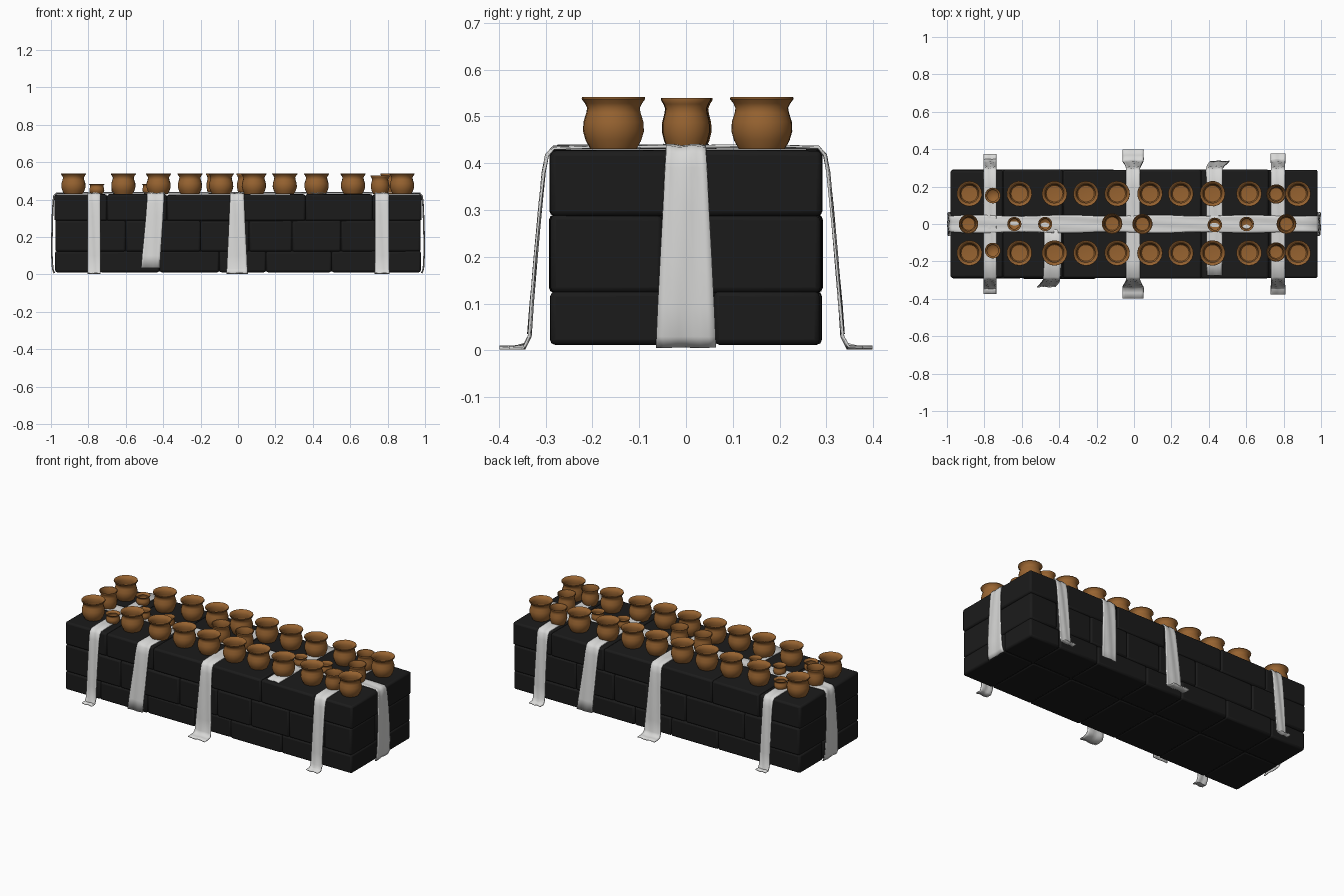
import bpy, bmesh, math, random
from mathutils import Vector

if "Cube" in bpy.data.objects:
    bpy.data.objects.remove(bpy.data.objects["Cube"])
random.seed(4)


def material(name, rgb):
    m = bpy.data.materials.new(name)
    m.diffuse_color = (*rgb, 1)
    m.use_nodes = True
    m.node_tree.nodes["Principled BSDF"].inputs["Base Color"].default_value = m.diffuse_color
    return m


STONE = material("black stone", (0.011, 0.011, 0.011))
CLAY = material("brown clay", (0.31, 0.125, 0.03))
CLOTH = material("pale cloth", (0.68, 0.68, 0.67))


def finish(bm, name, mat, angle=40):
    mesh = bpy.data.meshes.new(name)
    bm.to_mesh(mesh)
    bm.free()
    ob = bpy.data.objects.new(name, mesh)
    bpy.context.collection.objects.link(ob)
    mesh.materials.append(mat)
    bpy.ops.object.select_all(action='DESELECT')
    ob.select_set(True)
    bpy.context.view_layer.objects.active = ob
    bpy.ops.object.shade_smooth_by_angle(angle=math.radians(angle))
    return ob


def add_box(bm, lo, hi):
    verts = bmesh.ops.create_cube(bm, size=1)["verts"]
    for v in verts:
        v.co = Vector([(a + b) / 2 + c * (b - a) for a, b, c in zip(lo, hi, v.co)])
    return verts


# Stone courses: (bottom, top, half length, half depth, x joints, y joint)
courses = [
    (0.012, 0.127, 0.978, 0.291, (-0.74, -0.42, -0.1, 0.15, 0.5, 0.77), 0.06),
    (0.123, 0.291, 0.977, 0.293, (-0.6, -0.2, 0.06, 0.29, 0.55, 0.79), -0.05),
    (0.287, 0.430, 0.982, 0.292, (-0.7, -0.38, 0.02, 0.36, 0.72), 0.02),
]
for n, (z0, z1, hx, hy, joints, split) in enumerate(courses):
    bm = bmesh.new()
    xs = [-hx, *joints, hx]
    for a, b in zip(xs, xs[1:]):
        for y0, y1 in ((-hy, split), (split, hy)):
            j = [random.uniform(0, 0.006) for _ in range(2)]
            lo = (a, y0 + (j[0] if y0 == -hy else 0), z0)
            hi = (b, y1 - (j[1] if y1 == hy else 0), z1)
            for v in add_box(bm, lo, hi):
                v.co.z += random.uniform(-0.004, 0) if v.co.z > z1 - 0.01 else 0
    ob = finish(bm, f"stone_course_{n + 1}", STONE)
    bev = ob.modifiers.new("worn edges", 'BEVEL')
    bev.width, bev.segments = 0.011, 2

# Dark core closing the joints
bm = bmesh.new()
add_box(bm, (-0.965, -0.277, 0.016), (0.965, 0.277, 0.42))
finish(bm, "stone_core", STONE)


# Cloth strips: path points (distance along, z, sideways centre, half width)
def strip(name, path, along_x=False):
    bm = bmesh.new()
    cols, rows = 8, []
    for i, (u, z, c, w) in enumerate(path):
        p, q = path[max(i - 1, 0)], path[min(i + 1, len(path) - 1)]
        t = Vector((q[0] - p[0], q[1] - p[1])).normalized()
        row = []
        for k in range(cols + 1):
            s = k / cols * 2 - 1
            fold = 0.002 * math.sin(s * 5 + i * 0.7)
            uu, zz, side = u - t.y * fold, z + t.x * fold, c + s * w
            zz = max(zz, 0.004)
            row.append(bm.verts.new((uu, side, zz) if along_x else (side, uu, zz)))
        rows.append(row)
    for r, s in zip(rows, rows[1:]):
        for k in range(cols):
            bm.faces.new((r[k], r[k + 1], s[k + 1], s[k]))
    bmesh.ops.recalc_face_normals(bm, faces=bm.faces)
    ob = finish(bm, name, CLOTH, 60)
    sol = ob.modifiers.new("thickness", 'SOLIDIFY')
    sol.thickness, sol.offset = 0.005, 0


# One hanging side, from the ground up to the top edge (u, z, spread 0..1)
def hang(foot):
    return [(foot, 0.006, 1), (foot - 0.03, 0.006, 1), (0.343, 0.012, 1),
            (0.334, 0.03, 0.9), (0.329, 0.10, 0.75), (0.321, 0.2, 0.5),
            (0.311, 0.31, 0.25), (0.304, 0.38, 0.1), (0.297, 0.417, 0),
            (0.283, 0.433, 0)]


TOP = [(-0.2, 0.435), (-0.1, 0.435), (0, 0.435), (0.1, 0.435), (0.2, 0.435)]
for name, x, foot, w, flare in (("left", -0.77, 0.375, 0.034, 0.0),
                                ("middle", -0.005, 0.398, 0.037, 0.02),
                                ("right", 0.77, 0.378, 0.037, 0.002)):
    side = [(u, z, x, w + flare * f) for u, z, f in hang(foot)]
    path = [(-u, z, c, h) for u, z, c, h in side]
    path += [(u, z, x, w) for u, z in TOP] + side[::-1]
    strip(name + "_cross_cloth", path)

# Two slanting strips that hang down one side only
drop = [(0.335, 0.035, 1.0), (0.330, 0.1, 0.85), (0.321, 0.2, 0.55),
        (0.311, 0.31, 0.25), (0.304, 0.38, 0.1), (0.297, 0.417, 0), (0.283, 0.433, 0)]
path = [(-u, z, -0.44 - 0.028 * f, 0.045 + 0.005 * f) for u, z, f in drop]
strip("front_slanted_cloth", path + [(u, z, -0.435, 0.045) for u, z in TOP[:3]])
path = [(-0.275, 0.435, 0.43, 0.04)] + [(u, z, 0.43, 0.042) for u, z in TOP]
path += [(u, z, 0.43 + 0.028 * f, 0.044 + 0.008 * f) for u, z, f in drop[::-1]]
strip("back_slanted_cloth", path)

# Long runner over the top and both ends, flaring towards the ground
end = [(0.982, 0.007, 0.064), (0.991, 0.03, 0.063), (0.995, 0.1, 0.06), (0.995, 0.2, 0.055),
       (0.992, 0.31, 0.049), (0.988, 0.39, 0.045), (0.984, 0.42, 0.043), (0.972, 0.434, 0.043)]
path = [(-u, z, 0, w) for u, z, w in end]
path += [(i * 0.1, 0.437, 0, 0.045 + 0.004 * math.sin(i * 1.3)) for i in range(-9, 10)]
path += [(u, z, 0, w) for u, z, w in end[::-1]]
strip("long_runner_cloth", path, True)

# Clay pots: lathe profile for the largest pot (radius, height)
PROFILE = [(0, 0), (0.050, 0), (0.060, 0.018), (0.066, 0.038), (0.065, 0.058), (0.059, 0.077),
           (0.057, 0.088), (0.062, 0.098), (0.069, 0.107), (0.068, 0.111), (0.063, 0.110),
           (0.050, 0.088), (0.056, 0.065), (0.057, 0.040), (0.045, 0.022), (0, 0.018)]


def pot(name, x, y, r, h):
    bm = bmesh.new()
    n, rings = 18, []
    spin = random.random()
    for pr, pz in PROFILE:
        z = 0.430 + pz * h / 0.111
        if pr == 0:
            rings.append([bm.verts.new((x, y, z))] * n)
            continue
        rings.append([bm.verts.new((x + pr * r / 0.069 * math.cos(a), y + pr * r / 0.069 * math.sin(a), z))
                      for a in (math.tau * (k + spin) / n for k in range(n))])
    for p, q in zip(rings, rings[1:]):
        for k in range(n):
            face = [p[k], p[(k + 1) % n], q[(k + 1) % n], q[k]]
            bm.faces.new(list(dict.fromkeys(face)))
    bmesh.ops.recalc_face_normals(bm, faces=bm.faces)
    finish(bm, name, CLAY, 50)


# Two rows of large pots
for i, x in enumerate((-0.88, -0.613, -0.425, -0.257, -0.09, 0.085, 0.25, 0.42, 0.615, 0.877)):
    pot(f"large_pot_front_{i + 1}", x, -0.155, 0.068, 0.111)
    pot(f"large_pot_back_{i + 1}", x, 0.162, 0.068, 0.111)

# Medium and small pots between them
for i, (x, y, r, h) in enumerate((
        (-0.885, 0, 0.052, 0.109), (-0.117, 0.002, 0.055, 0.109), (0.045, 0, 0.054, 0.109),
        (0.815, 0, 0.053, 0.109), (0.76, 0.16, 0.052, 0.1), (0.76, -0.15, 0.052, 0.1),
        (-0.755, 0.152, 0.042, 0.055), (-0.755, -0.142, 0.042, 0.055),
        (-0.64, 0, 0.038, 0.055), (-0.475, 0, 0.038, 0.055),
        (0.432, -0.005, 0.039, 0.055), (0.602, 0, 0.039, 0.055))):
    pot(f"{'medium' if r > 0.05 else 'small'}_pot_{i + 1}", x, y, r, h)
